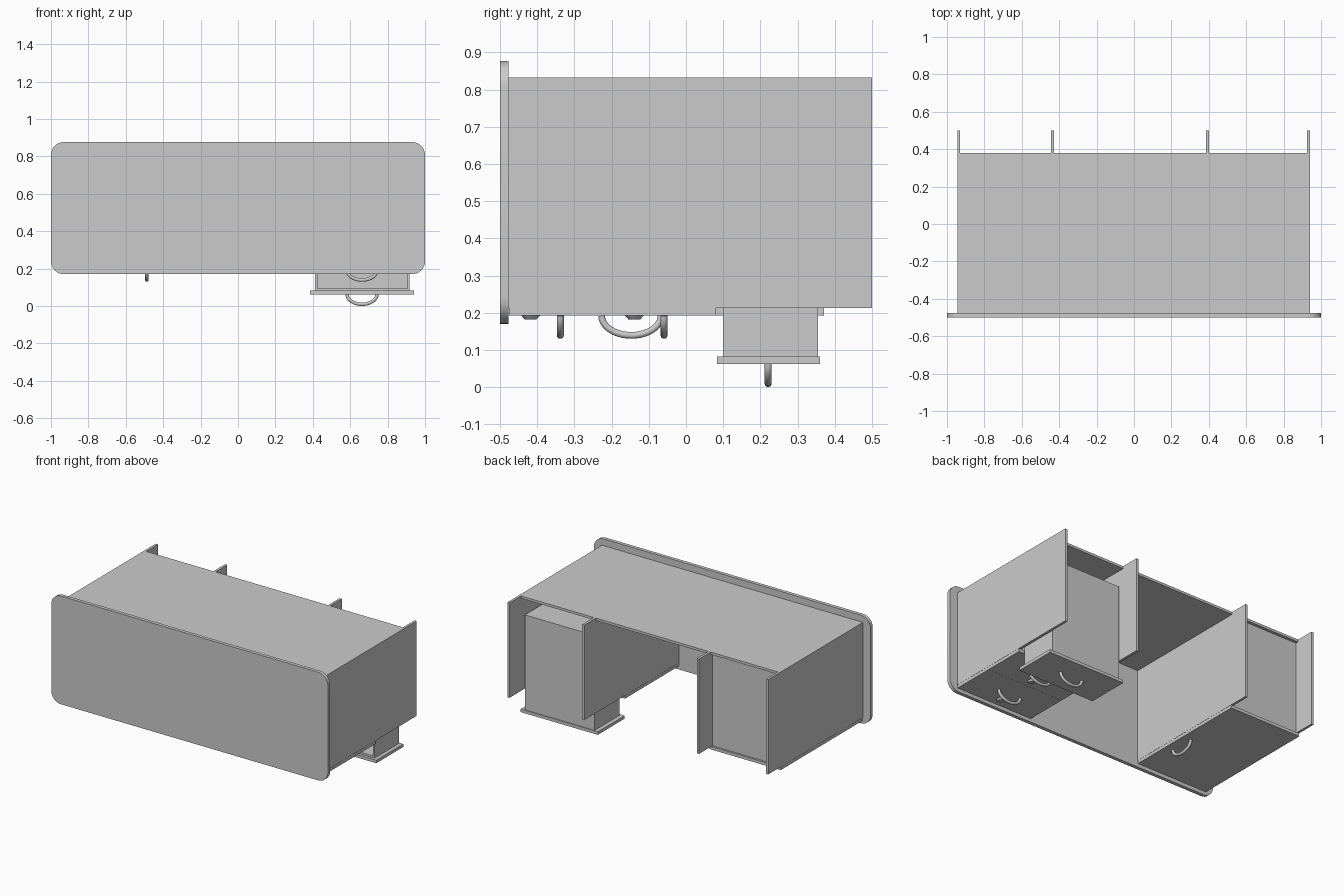
import bpy, bmesh, math

if "Cube" in bpy.data.objects:
    bpy.data.objects.remove(bpy.data.objects["Cube"])


def box(name, x, y, z):
    """Axis-aligned box from (min, max) ranges."""
    bm = bmesh.new()
    bmesh.ops.create_cube(bm, size=1)
    for v in bm.verts:
        for i, (a, b) in enumerate((x, y, z)):
            v.co[i] = a + (v.co[i] + 0.5) * (b - a)
    me = bpy.data.meshes.new(name)
    bm.to_mesh(me)
    bm.free()
    ob = bpy.data.objects.new(name, me)
    bpy.context.collection.objects.link(ob)
    return ob


def handle(name, x, y, z, along_x):
    """Half-ellipse bar handle hanging below a front face at height z."""
    cu = bpy.data.curves.new(name, 'CURVE')
    cu.dimensions = '3D'
    cu.bevel_depth = 0.0095
    cu.bevel_resolution = 3
    cu.use_fill_caps = True
    n = 20
    sp = cu.splines.new('POLY')
    sp.points.add(n)
    for i, p in enumerate(sp.points):
        t = math.pi * i / n
        u, d = 0.08 * math.cos(t), 0.053 * math.sin(t)
        p.co = (x + u * along_x, y + u * (not along_x), z - d, 1)
    sp.use_smooth = True
    ob = bpy.data.objects.new(name, cu)
    bpy.context.collection.objects.link(ob)


def lock(name, x, y, z):
    bpy.ops.mesh.primitive_cone_add(vertices=24, radius1=0.016, radius2=0.025,
                                    depth=0.01, location=(x, y, z - 0.005))
    bpy.context.object.name = name
    bpy.ops.object.shade_smooth_by_angle()


def drawer(name, y0, z0, has_lock):
    """Drawer with front, open box, handle; open side faces -y."""
    y1 = y0 + 0.278
    zf, zb = z0 + 0.02, z0 + 0.64
    ya, yb = y0 + 0.017, y1 - 0.006
    box(name + "_front", (0.385, 0.942), (y0, y1), (z0, zf))
    for side, x in (("left", 0.412), ("right", 0.905)):
        box(name + "_side_" + side, (x, x + 0.012), (ya, yb), (zf, zb))
    box(name + "_bottom", (0.424, 0.905), (yb - 0.012, yb), (zf, zb))
    box(name + "_back", (0.424, 0.905), (ya, yb - 0.012), (zb - 0.012, zb))
    box(name + "_inner_front", (0.424, 0.905), (ya, yb - 0.012), (zf, zf + 0.012))
    handle(name + "_handle", 0.663, y0 + 0.138, z0, True)
    if has_lock:
        lock(name + "_lock", 0.663, y0 + 0.058, z0)


# Tabletop with rounded corners (desk lies on its front, top faces -y)
top = box("tabletop", (-1, 1), (-0.5, -0.477), (0.17, 0.877))
bm = bmesh.new()
bm.from_mesh(top.data)
corners = [e for e in bm.edges if abs(e.verts[0].co.y - e.verts[1].co.y) > 0.01]
bmesh.ops.bevel(bm, geom=corners, offset=0.07, segments=8, profile=0.5, affect='EDGES')
bm.to_mesh(top.data)
bm.free()
bpy.context.view_layer.objects.active = top
top.select_set(True)
bpy.ops.object.shade_smooth_by_angle()

# Upright leg panels
for name, x in (("outer_panel_left", -0.945), ("inner_panel_left", -0.444),
                ("inner_panel_right", 0.385), ("outer_panel_right", 0.926)):
    box(name, (x, x + 0.016), (-0.477, 0.5), (0.213, 0.833))

# Back panel
box("back_panel", (-0.929, 0.926), (-0.477, 0.38), (0.817, 0.833))

# Left cupboard: floor, door, handle
box("cupboard_floor", (-0.929, -0.444), (0.345, 0.361), (0.213, 0.817))
box("cupboard_door", (-0.945, -0.428), (-0.475, 0.371), (0.192, 0.212))
handle("door_handle", -0.487, -0.147, 0.192, False)

# Right drawers, the lowest one pulled out
drawer("drawer_upper", -0.476, 0.192, True)
drawer("drawer_middle", -0.197, 0.192, True)
drawer("drawer_lower", 0.083, 0.0625, False)
